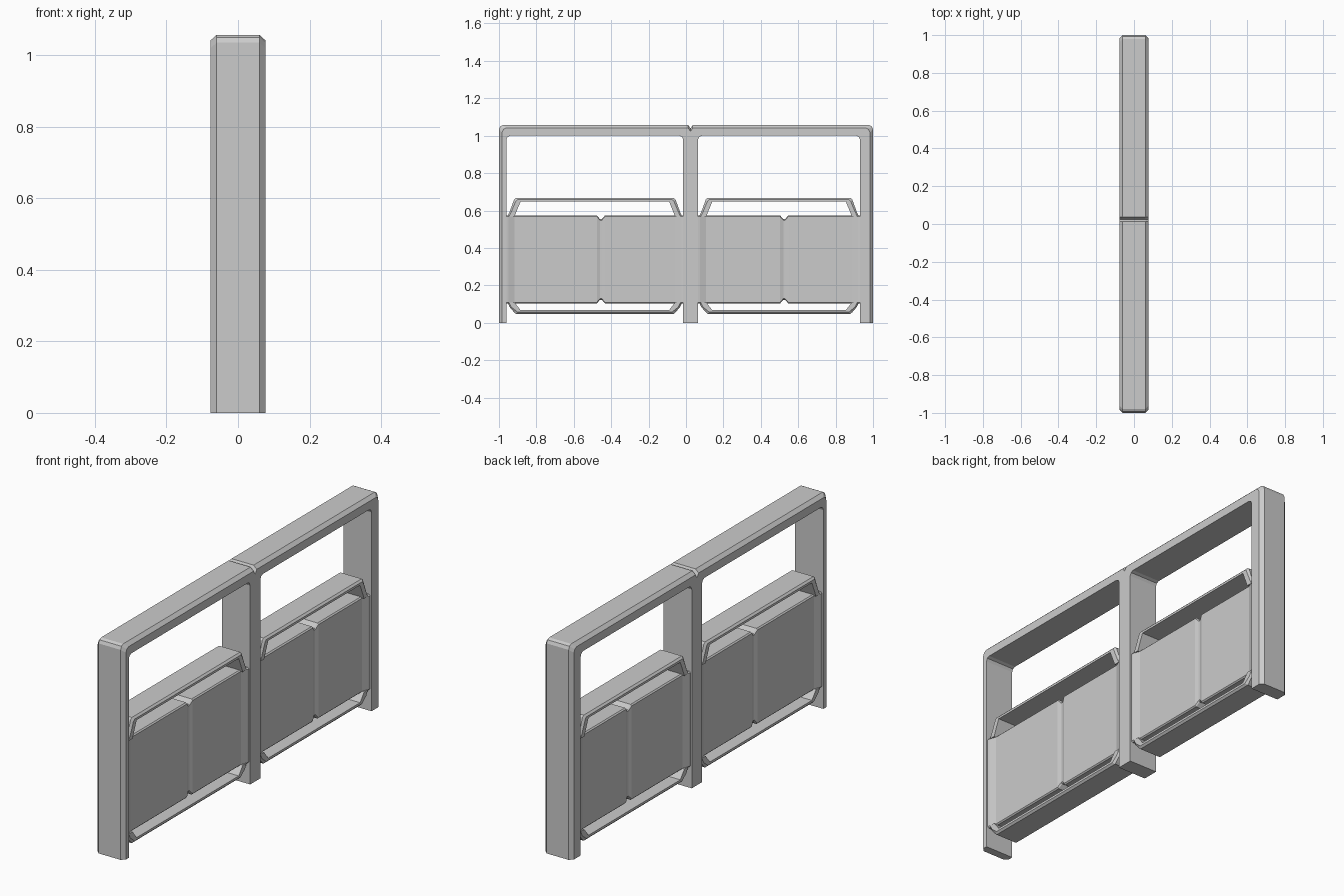
import bpy, bmesh

if "Cube" in bpy.data.objects:
    bpy.data.objects.remove(bpy.data.objects["Cube"])


def loft(name, rings):
    """Join matching closed rings of points into a capped solid."""
    bm = bmesh.new()
    vs = [[bm.verts.new(p) for p in r] for r in rings]
    n = len(rings[0])
    for a, b in zip(vs, vs[1:]):
        for i in range(n):
            j = (i + 1) % n
            bm.faces.new((a[i], a[j], b[j], b[i]))
    caps = [bm.faces.new(vs[0]), bm.faces.new(vs[-1])]
    bm.normal_update()
    bmesh.ops.triangulate(bm, faces=caps, ngon_method='EAR_CLIP')
    bmesh.ops.recalc_face_normals(bm, faces=bm.faces)
    me = bpy.data.meshes.new(name)
    bm.to_mesh(me)
    bm.free()
    ob = bpy.data.objects.new(name, me)
    bpy.context.collection.objects.link(ob)
    return ob


def plate(name, full, inset, w, c):
    """Extrude a y-z outline across x, with the inset outline on both faces."""
    layers = [(-w, inset), (-w + c, full), (w - c, full), (w, inset)]
    return loft(name, [[(x, y, z) for y, z in pts] for x, pts in layers])


# Frame: two arched bays sharing a centre post, chamfered on the outside
outer = [(-1, 0), (-1, 1.035), (-.993, 1.05), (-.98, 1.057),
         (.012, 1.057), (.024, 1.038), (.036, 1.057),
         (.98, 1.057), (.993, 1.05), (1, 1.035), (1, 0)]
inner = []
for y0, y1 in ((.065, .93), (-.96, -.015)):
    inner += [(y1, 0), (y1, .98), (y1 - .006, .994), (y1 - .02, 1),
              (y0 + .02, 1), (y0 + .006, .994), (y0, .98), (y0, 0)]


def shrink(y, z):
    if abs(y) > .9:
        y -= .017 if y > 0 else -.017
    if z > 1.02:
        z -= .016
    return y, z


plate("frame", outer + inner, [shrink(*p) for p in outer] + inner, .077, .017)

# Per bay: recessed infill panel with a seam, plus upper and lower rails
Z0, Z1 = .103, .574
for side, y0, y1, seam in (("left", -.962, -.013, -.455),
                           ("right", .063, .932, .525)):
    sections = [(y0, .07, 0), (y0 + .012, .068, 0), (y0 + .045, .056, 0),
                (seam - .022, .056, 0), (seam - .005, .05, .02),
                (seam + .005, .05, .02), (seam + .022, .056, 0),
                (y1 - .045, .056, 0), (y1 - .012, .068, 0), (y1, .07, 0)]
    rings = []
    for y, h, d in sections:
        lo, hi, c = Z0 + d, Z1 - d, .006
        rings.append([(-h, y, lo + c), (-h + c, y, lo), (h - c, y, lo), (h, y, lo + c),
                      (h, y, hi - c), (h - c, y, hi), (-h + c, y, hi), (-h, y, hi - c)])
    loft(side + "_panel", rings)

    for label, base, tip in (("upper", Z1 - .006, .667), ("lower", Z0 + .006, .048)):
        s = 1 if tip > base else -1

        def rail(c):
            a, b = y0 + .007 + c, y1 - .007 - c
            t = tip - s * c
            ti = tip - s * .02
            return [(a, base), (a + .012, base + s * .025), (a + .036, t - s * .008), (a + .045, t),
                    (b - .045, t), (b - .036, t - s * .008), (b - .012, base + s * .025), (b, base),
                    (y1 - .045, base), (y1 - .077, ti),
                    (y0 + .077, ti), (y0 + .045, base)]

        plate(f"{side}_{label}_rail", rail(0), rail(.009), .067, .009)
